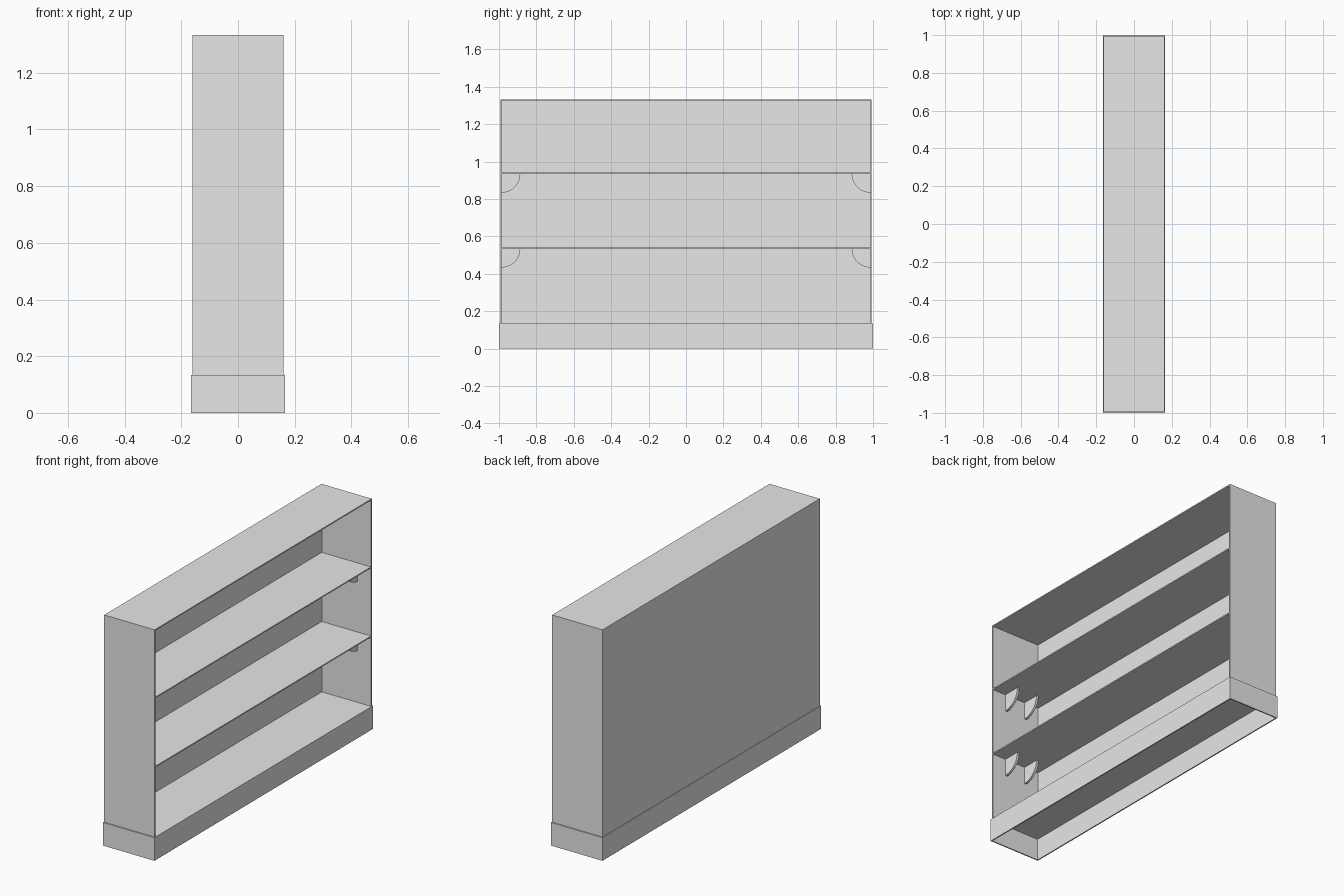
import bpy
import bmesh
from math import cos, sin, pi
from mathutils import Vector

cube = bpy.data.objects.get("Cube")
if cube:
    bpy.data.objects.remove(cube, do_unlink=True)

GREY = (0.8, 0.8, 0.8, 1)
grey = bpy.data.materials.new("light grey")
grey.use_nodes = True
grey.diffuse_color = GREY
grey.node_tree.nodes["Principled BSDF"].inputs["Base Color"].default_value = GREY


def add_object(name, bm):
    bmesh.ops.recalc_face_normals(bm, faces=bm.faces)
    mesh = bpy.data.meshes.new(name)
    bm.to_mesh(mesh)
    bm.free()
    mesh.materials.append(grey)
    obj = bpy.data.objects.new(name, mesh)
    bpy.context.collection.objects.link(obj)
    return obj


def box(name, low, high):
    low, high = Vector(low), Vector(high)
    bm = bmesh.new()
    bmesh.ops.create_cube(bm, size=1)
    bmesh.ops.scale(bm, vec=high - low, verts=bm.verts)
    bmesh.ops.translate(bm, vec=(low + high) / 2, verts=bm.verts)
    return add_object(name, bm)


T = 0.007                     # board thickness
X, Y = 0.161, 0.993           # cabinet half depth and half length
BASE, TOP, GAP = 0.134, 1.333, 0.4
BASE_X, BASE_Y = 0.165, 1.0

# Hollow plinth, open underneath, with the lowest shelf as its lid
box("plinth_lid", (-BASE_X, -BASE_Y, BASE - T), (BASE_X, BASE_Y, BASE))
for side, s in (("front", -1), ("rear", 1)):
    y0, y1 = sorted((s * BASE_Y, s * (BASE_Y - T)))
    box(f"plinth_{side}_wall", (-BASE_X, y0, 0), (BASE_X, y1, BASE - T))
for side, s in (("left", 1), ("right", -1)):
    x0, x1 = sorted((s * BASE_X, s * (BASE_X - T)))
    box(f"plinth_{side}_wall", (x0, T - BASE_Y, 0), (x1, BASE_Y - T, BASE - T))

# Cabinet shell, open on the +x side
box("top_panel", (-X, -Y, TOP - T), (X, Y, TOP))
box("back_panel", (-X, T - Y, BASE), (T - X, Y - T, TOP - T))
for side, s in (("front", -1), ("rear", 1)):
    y0, y1 = sorted((s * Y, s * (Y - T)))
    box(f"{side}_end_panel", (-X, y0, BASE), (X, y1, TOP - T))


def bracket(name, x, s, z, radius=0.1, thick=0.013, steps=12):
    """Quarter-disc plate in the corner between end panel and shelf."""
    bm = bmesh.new()
    corner = s * (Y - T)
    points = [(x - thick / 2, corner, z)]
    for i in range(steps + 1):
        a = i / steps * pi / 2
        points.append((x - thick / 2, corner - s * radius * cos(a), z - radius * sin(a)))
    face = bm.faces.new([bm.verts.new(p) for p in points])
    extruded = bmesh.ops.extrude_face_region(bm, geom=[face], use_keep_orig=True)
    moved = [v for v in extruded["geom"] if isinstance(v, bmesh.types.BMVert)]
    bmesh.ops.translate(bm, vec=(thick, 0, 0), verts=moved)
    return add_object(name, bm)


# Shelves with two brackets at each end
for level, label in ((1, "lower"), (2, "upper")):
    z = BASE + level * GAP
    box(f"{label}_shelf", (T - X, T - Y, z), (X, Y - T, z + T))
    for end, s in (("front", -1), ("rear", 1)):
        for side, x in (("left", 0.067), ("right", -0.067)):
            bracket(f"{label}_{end}_{side}_bracket", x, s, z)
